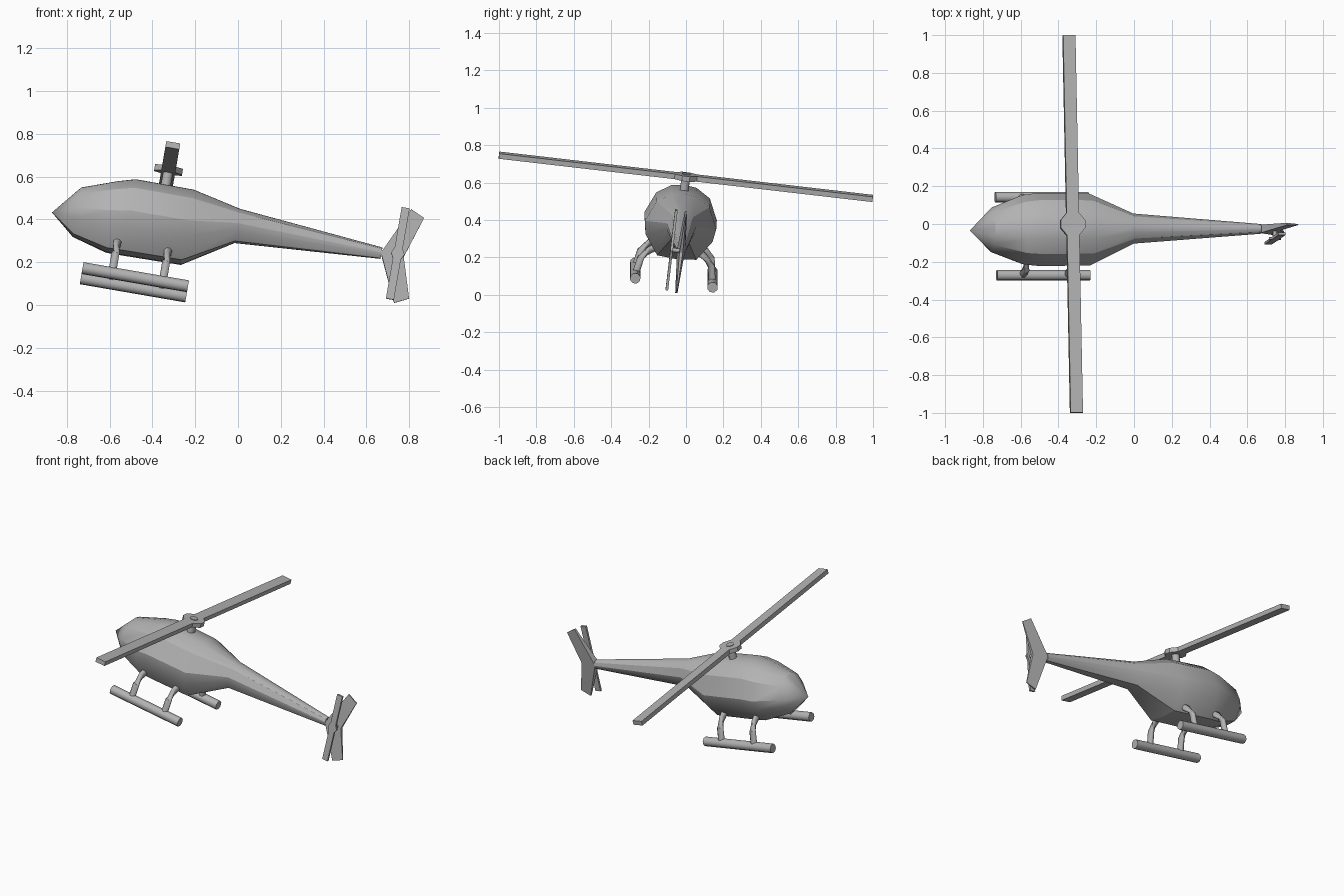
import bpy, bmesh, math
from mathutils import Matrix, Vector

if "Cube" in bpy.data.objects:
    bpy.data.objects.remove(bpy.data.objects["Cube"])

grey = bpy.data.materials.new("plain grey")
grey.use_nodes = True
colour = (0.45, 0.45, 0.45, 1)
grey.diffuse_color = colour
grey.node_tree.nodes["Principled BSDF"].inputs["Base Color"].default_value = colour

# Flight attitude: pitched nose-up and slightly rolled
along = Vector((0.985, 0, -0.17)).normalized()
side = Vector((-0.02, 0.993, -0.115)).normalized()
up = along.cross(side).normalized()
side = up.cross(along)
FRAME = Matrix((along, side, up)).transposed().to_4x4()
FRAME.translation = (-0.36, -0.03, 0.385)


def finish(name, bm, angle=30):
    bmesh.ops.remove_doubles(bm, verts=bm.verts, dist=0.0005)
    bmesh.ops.recalc_face_normals(bm, faces=bm.faces)
    mesh = bpy.data.meshes.new(name)
    bm.to_mesh(mesh)
    bm.free()
    mesh.materials.append(grey)
    ob = bpy.data.objects.new(name, mesh)
    bpy.context.collection.objects.link(ob)
    ob.matrix_world = FRAME
    bpy.ops.object.select_all(action='DESELECT')
    ob.select_set(True)
    bpy.context.view_layer.objects.active = ob
    bpy.ops.object.shade_smooth_by_angle(angle=math.radians(angle))
    return ob


def loft(name, rings, angle=30):
    """Skin a closed solid over rings of equal point count."""
    bm = bmesh.new()
    rows = [[bm.verts.new(p) for p in ring] for ring in rings]
    n = len(rows[0])
    for a, b in zip(rows, rows[1:]):
        for i in range(n):
            j = (i + 1) % n
            bm.faces.new((a[i], a[j], b[j], b[i]))
    bm.faces.new(rows[0])
    bm.faces.new(rows[-1])
    return finish(name, bm, angle)


def tube(name, path, radius, sides=8):
    """Round bar following a path of points."""
    pts = [Vector(p) for p in path]
    rings = []
    for i, p in enumerate(pts):
        d = (pts[min(i + 1, len(pts) - 1)] - pts[max(i - 1, 0)]).normalized()
        a = d.cross(Vector((0, 1, 0)) if abs(d.y) < 0.7 else Vector((1, 0, 0))).normalized()
        b = d.cross(a)
        turns = [math.tau * (k + 0.5) / sides for k in range(sides)]
        rings.append([p + radius * (a * math.cos(t) + b * math.sin(t)) for t in turns])
    return loft(name, rings, 50)


def box_ring(u, v, w, du, dv, dw):
    """Rectangle around a centre; one of the three half sizes is zero."""
    signs = ((-1, -1), (1, -1), (1, 1), (-1, 1))
    if dv == 0:
        return [(u + s * du, v, w + t * dw) for s, t in signs]
    return [(u + s * du, v + t * dv, w) for s, t in signs]


# Fuselage and boom: position, half width, top, bottom
half = [(0, 1), (0.35, 0.95), (0.74, 0.68), (1, 0.05), (0.94, -0.35), (0.55, -0.95), (0, -1)]
outline = half + [(-v, w) for v, w in reversed(half[1:-1])]
stations = [
    (-0.51, 0.0, -0.04, -0.04),
    (-0.395, 0.12, 0.099, -0.135),
    (-0.23, 0.185, 0.158, -0.18),
    (-0.15, 0.195, 0.181, -0.18),
    (0.125, 0.192, 0.179, -0.177),
    (0.355, 0.08, 0.127, -0.035),
    (1.04, 0.026, 0.062, 0.008),
]
loft("fuselage", [[(u, hw * v, (t + b) / 2 + (t - b) / 2 * w) for v, w in outline]
                  for u, hw, t, b in stations])

# Tail fin: swept blades above and below the boom end
fin = [(1.109, 0.245, 1.175, 0.245, 0.006), (1.037, 0.035, 1.145, 0.035, 0.022),
       (1.137, -0.17, 1.203, -0.17, 0.006)]
fin[0] = (1.142, 0.262, 1.208, 0.232, 0.006)
fin[2] = (1.137, -0.186, 1.203, -0.154, 0.006)
loft("tail_fin", [[(u0, -t, w0), (u1, -t * 0.4, w1), (u1, t * 0.4, w1), (u0, t, w0)]
                  for u0, w0, u1, w1, t in fin])

# Tail rotor: blades, wider hub and shaft
TU, TV, TW = 1.115, -0.052, 0.04
blade = [(-0.218, 0.019), (-0.025, 0.019), (0, 0.032), (0.025, 0.019), (0.218, 0.019)]
loft("tail_rotor", [box_ring(TU, TV, TW + w, c, 0.007, 0) for w, c in blade])
tube("tail_rotor_shaft", [(TU, 0, TW), (TU, TV, TW)], 0.012)

# Main rotor: one long bar with a flared hub, on a mast
HW = 0.25
blade = [(-1.006, 0.033), (-0.06, 0.033), (-0.02, 0.066), (0.02, 0.066),
         (0.06, 0.033), (1.006, 0.033)]
loft("main_rotor", [box_ring(-0.007, v, HW, c, 0, 0.014) for v, c in blade])
tube("rotor_mast", [(-0.007, 0, 0.15), (-0.007, 0, HW + 0.018)], 0.025)

# Landing skids with two bent legs each
leg = [(0.09, -0.12), (0.145, -0.155), (0.19, -0.205), (0.208, -0.30)]
for sign, label in ((-1, "right"), (1, "left")):
    tube(label + "_skid", [(-0.325, sign * 0.208, -0.298), (0.175, sign * 0.208, -0.298)], 0.029)
    for u, where in ((-0.185, "front"), (0.055, "rear")):
        tube(f"{label}_{where}_leg", [(u, sign * v, w) for v, w in leg], 0.02)
